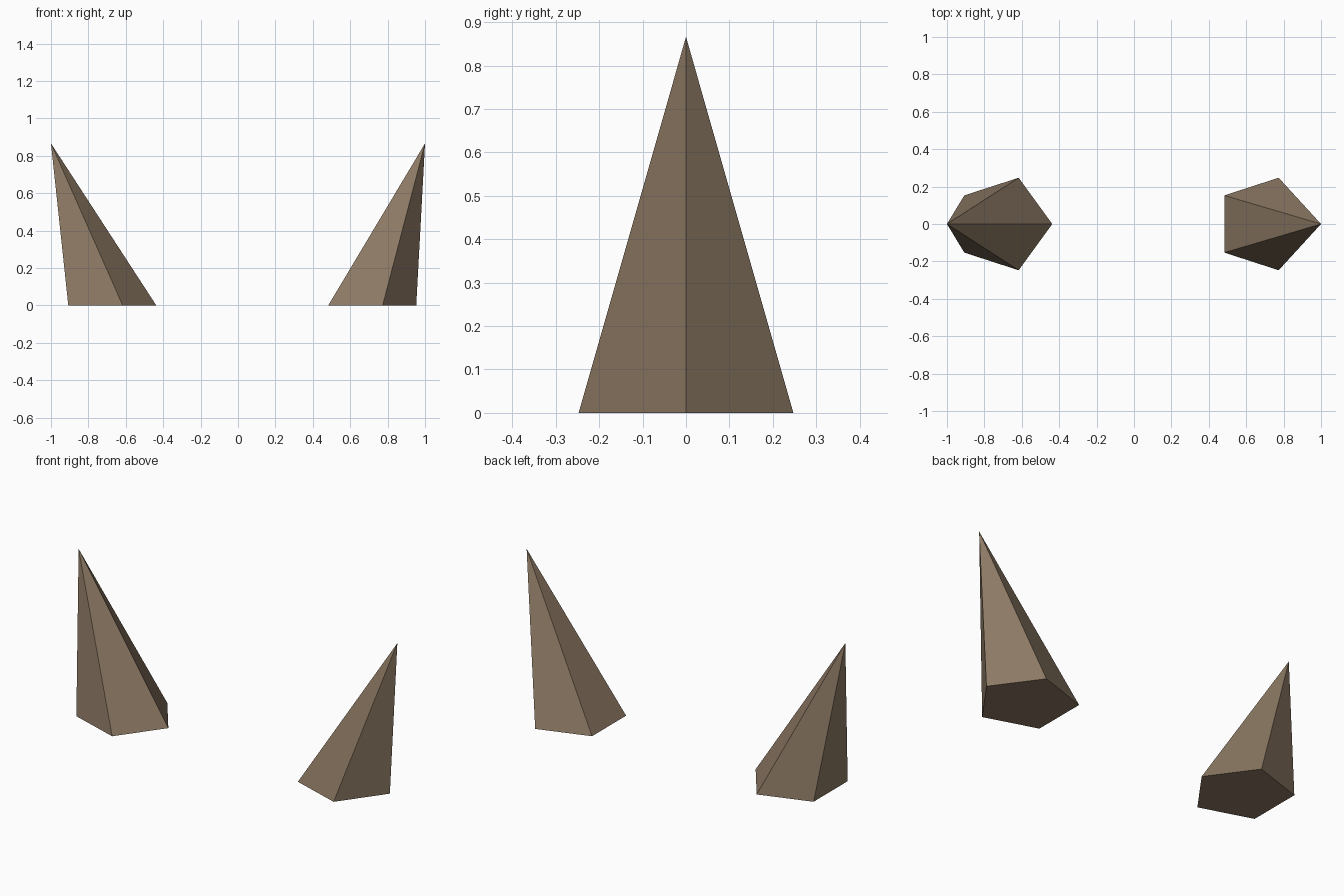
import bpy
import bmesh
from math import cos, sin, tau

cube = bpy.data.objects.get("Cube")
if cube:
    bpy.data.objects.remove(cube, do_unlink=True)

SIDES = 5
RADIUS = 0.26
HEIGHT = 0.866

# Horn colour
horn_brown = bpy.data.materials.new("horn_brown")
horn_brown.use_nodes = True
colour = (0.265, 0.192, 0.127, 1)
horn_brown.diffuse_color = colour
horn_brown.node_tree.nodes["Principled BSDF"].inputs["Base Color"].default_value = colour


def make_horn(name, centre_x, tip_x):
    """Five-sided spike whose tip leans outwards."""
    bm = bmesh.new()
    angles = [tau * i / SIDES for i in range(SIDES)]
    ring = [bm.verts.new((centre_x + RADIUS * cos(a), RADIUS * sin(a), 0)) for a in angles]
    tip = bm.verts.new((tip_x, 0, HEIGHT))
    bm.faces.new(ring[::-1])
    for i in range(SIDES):
        bm.faces.new((ring[i], ring[(i + 1) % SIDES], tip))
    mesh = bpy.data.meshes.new(name)
    bm.to_mesh(mesh)
    bm.free()
    mesh.materials.append(horn_brown)
    horn = bpy.data.objects.new(name, mesh)
    bpy.context.collection.objects.link(horn)


# Both horns share the same base orientation
make_horn("right_horn", -0.697, -1)
make_horn("left_horn", 0.693, 1)
